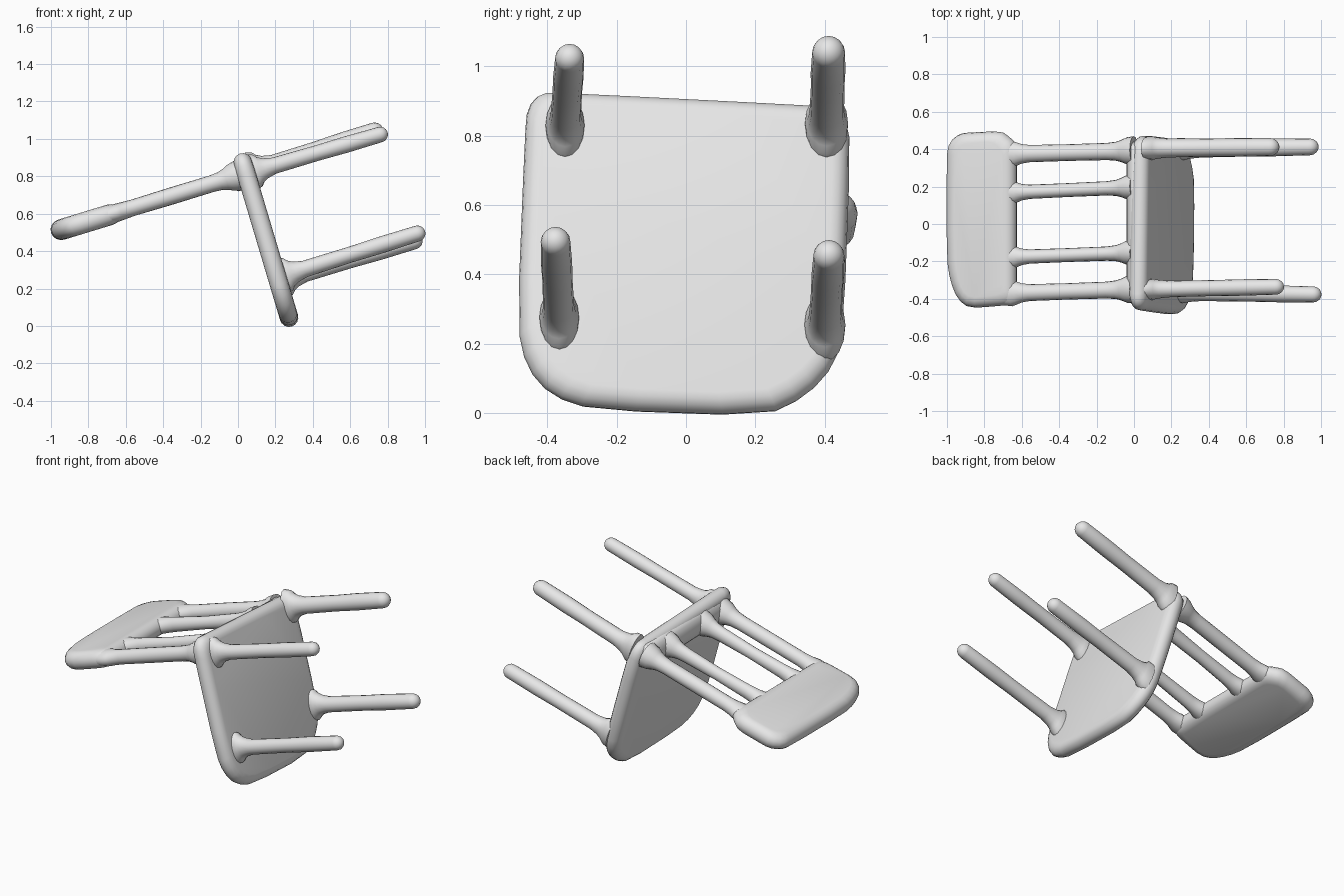
import bpy, bmesh, math
from mathutils import Vector

cube = bpy.data.objects.get("Cube")
if cube:
    bpy.data.objects.remove(cube, do_unlink=True)

grey = bpy.data.materials.new("light grey")
grey.diffuse_color = (0.8, 0.8, 0.8, 1)
grey.use_nodes = True
grey.node_tree.nodes["Principled BSDF"].inputs["Base Color"].default_value = (0.8, 0.8, 0.8, 1)
parts = []


def skin(name, rings):
    """Bridge a list of equal rings of points into a closed, smooth part."""
    bm = bmesh.new()
    loops = [[bm.verts.new(p) for p in ring] for ring in rings]
    n = len(loops[0])
    for a, b in zip(loops, loops[1:]):
        for i in range(n):
            j = (i + 1) % n
            bm.faces.new((a[i], a[j], b[j], b[i]))
    bm.faces.new(loops[0])
    bm.faces.new(loops[-1])
    bmesh.ops.recalc_face_normals(bm, faces=bm.faces)
    mesh = bpy.data.meshes.new(name)
    bm.to_mesh(mesh)
    bm.free()
    mesh.materials.append(grey)
    obj = bpy.data.objects.new(name, mesh)
    bpy.context.collection.objects.link(obj)
    parts.append(obj)


def rounded(points):
    """Cut the corners of an outline once."""
    out = []
    for i, p in enumerate(points):
        a, b = Vector(p), Vector(points[(i + 1) % len(points)])
        out += [a.lerp(b, 0.25), a.lerp(b, 0.75)]
    return out


def slab(name, outline, half, place, normal, steps=8):
    """Cushion-edged board: the outline shrinks along a half circle."""
    pts = rounded(outline)
    lo = [min(p[k] for p in pts) for k in (0, 1)]
    hi = [max(p[k] for p in pts) for k in (0, 1)]
    mid = [(l + h) / 2 for l, h in zip(lo, hi)]
    size = [(h - l) / 2 for l, h in zip(lo, hi)]
    rings = []
    for s in range(steps + 1):
        a = math.pi * (s / steps - 0.5)
        inset = half * (1 - math.cos(a))
        shift = Vector(normal) * half * math.sin(a)
        rings.append([Vector(place(*[mid[k] + (p[k] - mid[k]) * (1 - inset / size[k])
                                     for k in (0, 1)])) + shift for p in pts])
    skin(name, rings)


def rod(name, a, b, stations, sides=16):
    """Rod from a to b; stations are (distance, radius across, radius in depth)."""
    a, b = Vector(a), Vector(b)
    t = (b - a).normalized()
    ref = Vector((1, 0, 0)) if abs(t.y) > 0.9 else Vector((0, 1, 0))
    side = (ref - t * ref.dot(t)).normalized()
    up = t.cross(side)
    rings = []
    for d, rs, ru in stations:
        rings.append([a + t * d + side * rs * math.cos(2 * math.pi * i / sides)
                      + up * ru * math.sin(2 * math.pi * i / sides) for i in range(sides)])
    skin(name, rings)


def dome(length, r, depth=1.0):
    """Stations of a round tip."""
    return [(length - r + r * math.sin(q), r * math.cos(q), r * depth * math.cos(q))
            for q in (0, 0.4, 0.8, 1.15, 1.45)]


# Seat board, tipped on its front edge
seat_outline = [(-0.487, 0.25), (-0.465, 0.80), (-0.458, 0.88), (-0.42, 0.922), (-0.36, 0.922),
                (0.36, 0.885), (0.425, 0.88), (0.46, 0.845), (0.475, 0.78),
                (0.455, 0.25), (0.43, 0.14), (0.35, 0.05), (0.23, -0.008), (-0.27, 0.010),
                (-0.39, 0.05), (-0.46, 0.13)]
slab("seat", seat_outline, 0.05,
     lambda y, z: (0.03 + (0.86 - z) * 0.298, y, z), (0.958, 0, 0.287))

# Thickened rear edge of the seat, where the back joins
tip = dome(0.86, 0.045, 1.7)
rod("back_rail", (0.005, -0.42, 0.815), (0.005, 0.44, 0.795),
    [(0.86 - d, rs, ru) for d, rs, ru in reversed(tip)] + tip)

# Legs: seat end, tip, radius
legs = {
    "rear_leg_right": ((0.05, -0.35, 0.815), (0.80, -0.335, 1.035), 0.044),
    "rear_leg_left": ((0.05, 0.405, 0.82), (0.775, 0.412, 1.055), 0.050),
    "front_leg_right": ((0.215, -0.365, 0.26), (1.0, -0.377, 0.507), 0.045),
    "front_leg_left": ((0.215, 0.400, 0.24), (0.985, 0.413, 0.467), 0.047),
}
for name, (a, b, r) in legs.items():
    length = (Vector(b) - Vector(a)).length
    flare = [(0.02, r + 0.012, r + 0.055), (0.055, r + 0.012, r + 0.045),
             (0.072, r + 0.008, r + 0.026), (0.10, r + 0.004, r + 0.011), (0.15, r, r),
             (length * 0.5, r * 0.97, r * 0.95), (length * 0.7, r, r)]
    rod(name, a, b, flare + dome(length, r * 0.95))


# Wide top panel of the back
def back_z(x):
    return 0.788 + (x + 0.05) * 0.305


panel_outline = [(-1.0, -0.18), (-1.0, 0.37), (-0.985, 0.44), (-0.93, 0.485), (-0.86, 0.49),
                 (-0.71, 0.497), (-0.665, 0.465), (-0.628, 0.43), (-0.628, 0.36),
                 (-0.628, -0.35), (-0.628, -0.41), (-0.67, -0.432), (-0.74, -0.44),
                 (-0.88, -0.45), (-0.94, -0.405), (-0.98, -0.31)]
slab("back_panel", panel_outline, 0.056,
     lambda x, y: (x, y, back_z(x)), (-0.292, 0, 0.956))

# Spindles between panel and seat: panel-end y, seat-end y, radius
spindles = {
    "back_post_right": (-0.372, -0.348, 0.045),
    "spindle_right": (-0.180, -0.152, 0.038),
    "spindle_left": (0.165, 0.198, 0.038),
    "back_post_left": (0.372, 0.392, 0.046),
}
for name, (y0, y1, r) in spindles.items():
    a = Vector((-0.72, y0, back_z(-0.72)))
    b = Vector((0.02, y1, back_z(0.02)))
    n = (b - a).length
    rod(name, a, b, [
        (0.0, r + 0.015, 0.048), (0.07, r + 0.025, 0.049), (0.095, r + 0.017, 0.048),
        (0.125, r + 0.006, 0.046), (0.17, r, 0.044),
        (n * 0.5, r * 0.97, r), (n - 0.17, r, 0.045),
        (n - 0.12, r + 0.005, 0.049), (n - 0.09, r + 0.014, 0.058),
        (n - 0.06, r + 0.027, 0.072), (n - 0.02, r + 0.032, 0.082)])

# Smooth shading everywhere
bpy.ops.object.select_all(action='DESELECT')
for obj in parts:
    obj.select_set(True)
bpy.context.view_layer.objects.active = parts[0]
bpy.ops.object.shade_smooth_by_angle(angle=math.radians(50))
